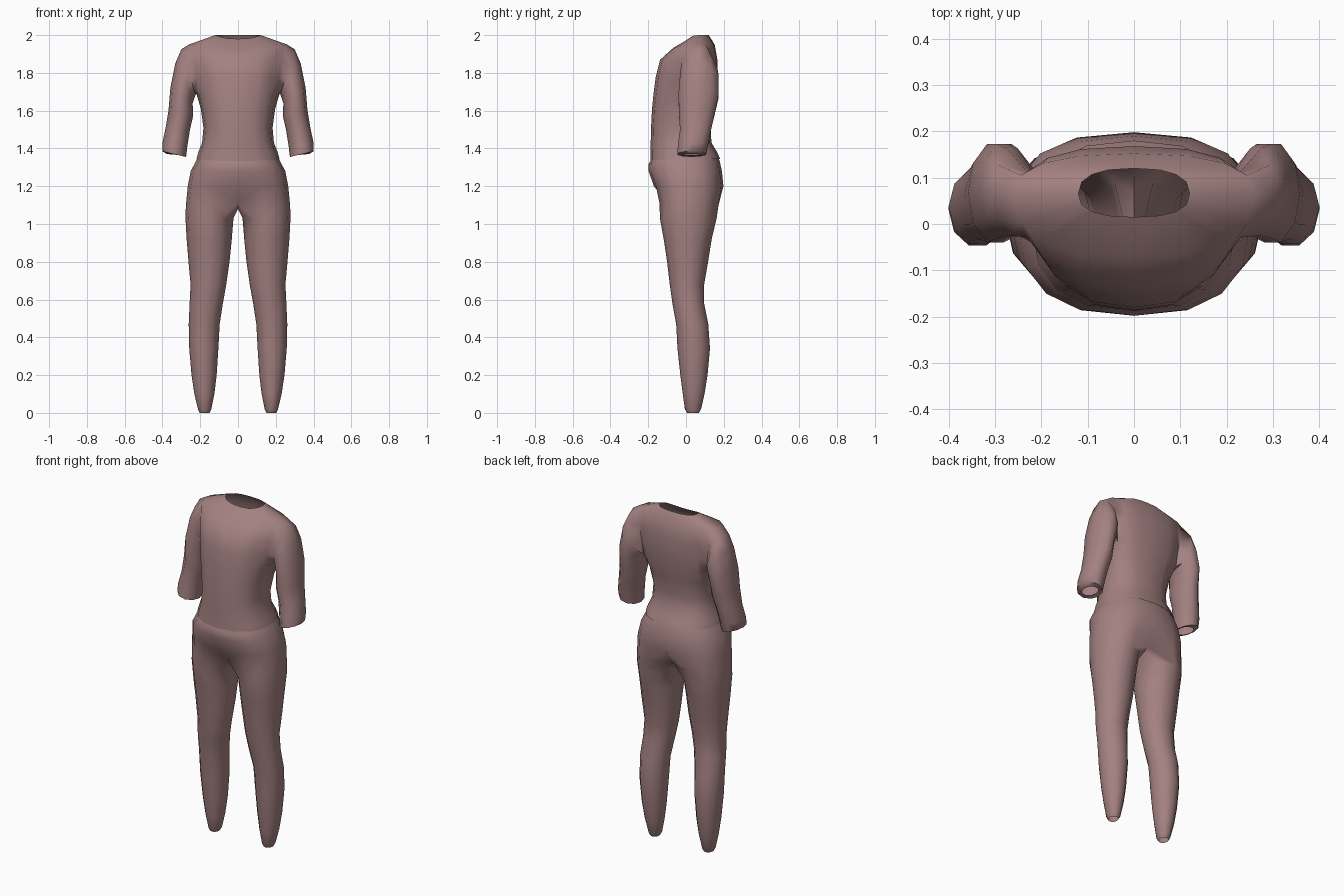
import bpy
import bmesh
from math import sin, cos, pi, radians, copysign

if "Cube" in bpy.data.objects:
    bpy.data.objects.remove(bpy.data.objects["Cube"], do_unlink=True)

cloth = bpy.data.materials.new("dusty rose cloth")
cloth.use_nodes = True
cloth_colour = (0.37, 0.22, 0.22, 1)
cloth.diffuse_color = cloth_colour
shader = cloth.node_tree.nodes["Principled BSDF"]
shader.inputs["Base Color"].default_value = cloth_colour
shader.inputs["Roughness"].default_value = 0.8

HALF = 8   # segments from front centre round the side to back centre


def half_ring(bm, z_front, z_side, width, y_front, y_mid, y_back, power=0.8):
    """Left half of a rounded body section, from front centre to back centre."""
    verts = []
    for k in range(HALF + 1):
        angle = pi * k / HALF - pi / 2
        s, c = sin(angle), max(cos(angle), 0)
        depth = y_back - y_mid if s > 0 else y_mid - y_front
        x = 0 if k in (0, HALF) else width * c ** power
        y = y_mid + depth * copysign(abs(s) ** power, s)
        z = z_side + (z_front - z_side) * s * s if s < 0 else z_side
        verts.append(bm.verts.new((x, y, z)))
    return verts


def skin(bm, lower, upper, closed=False, skip=()):
    """Quads between two rows of equal length."""
    count = len(lower)
    for k in range(count if closed else count - 1):
        if k not in skip:
            n = (k + 1) % count
            bm.faces.new((lower[k], lower[n], upper[n], upper[k]))


def finish(bm, name):
    """Turn the left half into a mirrored, smooth shaded garment."""
    bmesh.ops.recalc_face_normals(bm, faces=bm.faces)
    mesh = bpy.data.meshes.new(name)
    bm.to_mesh(mesh)
    bm.free()
    mesh.materials.append(cloth)
    obj = bpy.data.objects.new(name, mesh)
    bpy.context.collection.objects.link(obj)
    mirror = obj.modifiers.new("mirror", "MIRROR")
    mirror.use_clip = True
    bpy.ops.object.select_all(action="DESELECT")
    obj.select_set(True)
    bpy.context.view_layer.objects.active = obj
    bpy.ops.object.modifier_apply(modifier=mirror.name)
    bpy.ops.object.shade_smooth_by_angle(angle=radians(60))
    return obj


# Shirt body: z front, z side, half width, y front, y middle, y back
body_sections = [
    (1.315, 1.345, 0.22, -0.19, 0, 0.18),
    (1.36, 1.38, 0.21, -0.188, 0, 0.165),
    (1.43, 1.43, 0.19, -0.187, 0, 0.135),
    (1.51, 1.51, 0.183, -0.185, 0, 0.13),
    (1.61, 1.61, 0.197, -0.18, 0.02, 0.145),
    (1.69, 1.69, 0.22, -0.172, 0.06, 0.16),
    (1.78, 1.77, 0.23, -0.16, 0.06, 0.165),
    (1.87, 1.86, 0.245, -0.137, 0.065, 0.168),
    (1.93, 1.95, 0.26, -0.07, 0.065, 0.152),
    (1.98, 2, 0.12, 0.015, 0.065, 0.12),
]
ARMPIT, SHOULDER = 5, 8
SIDE = HALF // 2

shirt = bmesh.new()
rows = [half_ring(shirt, *section) for section in body_sections]
for r in range(len(rows) - 1):
    arm_hole = (SIDE - 1, SIDE) if ARMPIT <= r < SHOULDER else ()
    skin(shirt, rows[r], rows[r + 1], skip=arm_hole)

# Sleeve: outer x, outer z, inner x, inner z, y front, y back
sleeve_sections = [
    (0.3, 1.925, 0.225, 1.685, -0.03, 0.168),
    (0.332, 1.85, 0.23, 1.67, -0.037, 0.178),
    (0.358, 1.72, 0.24, 1.64, -0.045, 0.178),
    (0.368, 1.6, 0.238, 1.57, -0.042, 0.157),
    (0.385, 1.5, 0.254, 1.5, -0.036, 0.137),
    (0.4, 1.43, 0.267, 1.42, -0.046, 0.122),
    (0.4, 1.385, 0.275, 1.355, -0.05, 0.11),
    (0.375, 1.37, 0.295, 1.365, -0.022, 0.082),
]
front_edge = [rows[r][SIDE - 1] for r in range(SHOULDER, ARMPIT - 1, -1)]
back_edge = [rows[r][SIDE + 1] for r in range(ARMPIT, SHOULDER + 1)]
loop = [rows[SHOULDER][SIDE]] + front_edge + [rows[ARMPIT][SIDE]] + back_edge
for xo, zo, xi, zi, yf, yb in sleeve_sections:
    ring = []
    for k in range(len(loop)):
        a = 2 * pi * k / len(loop)
        mix = (1 + cos(a)) / 2
        ring.append(shirt.verts.new((xi + (xo - xi) * mix,
                                     (yf + yb) / 2 - (yb - yf) / 2 * sin(a),
                                     zi + (zo - zi) * mix)))
    skin(shirt, loop, ring, closed=True)
    loop = ring
finish(shirt, "shirt")

# Trouser hips, from the waist down to the crotch
hip_sections = [
    (1.36, 1.38, 0.2, -0.175, 0, 0.155),
    (1.315, 1.335, 0.222, -0.198, 0, 0.178),
    (1.28, 1.28, 0.25, -0.198, 0, 0.19),
    (1.2, 1.2, 0.266, -0.17, 0.01, 0.198),
    (1.11, 1.1, 0.276, -0.15, 0.01, 0.183),
]
trousers = bmesh.new()
rows = [half_ring(trousers, *section) for section in hip_sections]
for upper, lower in zip(rows, rows[1:]):
    skin(trousers, lower, upper)

# Crotch: pull the centre line in and close the leg opening underneath
loop = rows[-1]
for v in (loop[0], loop[-1]):
    v.co.y *= 0.65
start, end = loop[-1].co.y, loop[0].co.y
loop = loop + [trousers.verts.new((0, start + (end - start) * t, 1.08))
               for t in (0.25, 0.5, 0.75)]

# Leg: z, inner x, outer x, y front, y back
leg_sections = [
    (1.03, 0.024, 0.278, -0.138, 0.162),
    (0.92, 0.033, 0.272, -0.118, 0.136),
    (0.8, 0.045, 0.262, -0.1, 0.117),
    (0.68, 0.062, 0.251, -0.086, 0.096),
    (0.58, 0.08, 0.256, -0.072, 0.096),
    (0.47, 0.097, 0.261, -0.052, 0.118),
    (0.34, 0.104, 0.258, -0.045, 0.127),
    (0.2, 0.113, 0.246, -0.03, 0.114),
    (0.1, 0.125, 0.231, -0.017, 0.098),
    (0.02, 0.141, 0.212, -0.006, 0.08),
    (0, 0.15, 0.203, 0.006, 0.068),
]
for z, xi, xo, yf, yb in leg_sections:
    ring = []
    for k in range(len(loop)):
        a = 2 * pi * (k - SIDE) / len(loop)
        ring.append(trousers.verts.new(((xi + xo) / 2 + (xo - xi) / 2 * cos(a),
                                        (yf + yb) / 2 + (yb - yf) / 2 * sin(a), z)))
    skin(trousers, ring, loop, closed=True)
    loop = ring
finish(trousers, "trousers")
